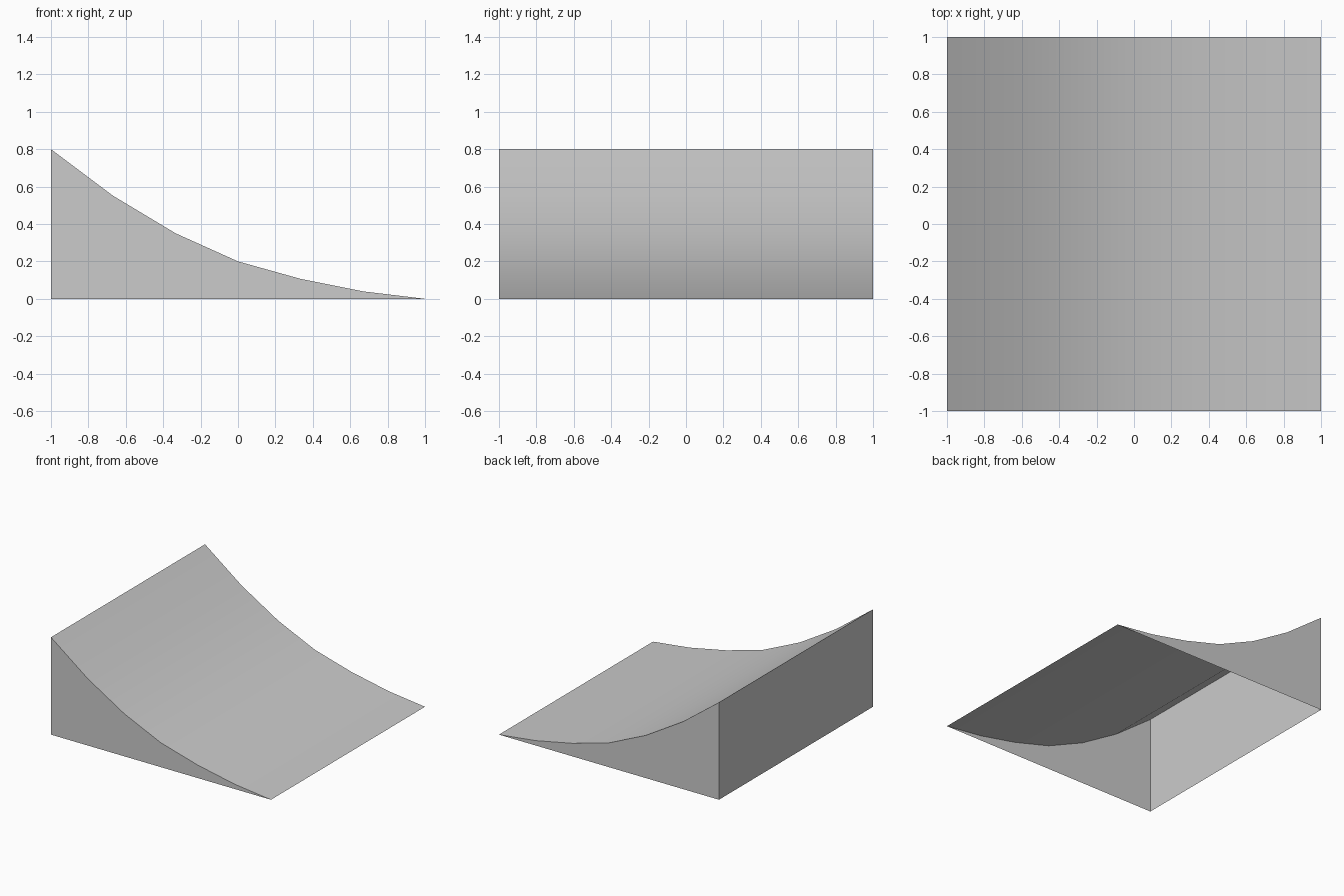
import bpy, bmesh, math

cube = bpy.data.objects.get("Cube")
if cube:
    bpy.data.objects.remove(cube, do_unlink=True)

# Single grey material
grey = bpy.data.materials.new("grey")
grey.use_nodes = True
colour = (0.6, 0.6, 0.6, 1)
grey.diffuse_color = colour
grey.node_tree.nodes["Principled BSDF"].inputs["Base Color"].default_value = colour

# Heights of the curved slope at even steps from left to right
heights = [0.8, 0.55, 0.35, 0.2, 0.107, 0.04, 0]
steps = len(heights) - 1
xs = [-1 + 2 * i / steps for i in range(steps + 1)]

bm = bmesh.new()


def side_rows(y):
    """Slope edge and floor edge at one side; they share the toe vertex."""
    top = [bm.verts.new((x, y, z)) for x, z in zip(xs, heights)]
    floor = [bm.verts.new((x, y, 0)) for x in xs[:-1]] + [top[-1]]
    return top, floor


front_top, front_floor = side_rows(-1)
back_top, back_floor = side_rows(1)

for i in range(steps):
    # Curved slope
    bm.faces.new((front_top[i], front_top[i + 1], back_top[i + 1], back_top[i]))
    # Side walls, ending in a triangle at the toe
    for top, floor, flip in ((front_top, front_floor, False), (back_top, back_floor, True)):
        loop = [floor[i], floor[i + 1], top[i + 1], top[i]]
        loop = list(dict.fromkeys(loop))
        bm.faces.new(loop[::-1] if flip else loop)

# Tall end wall; the underside stays open
bm.faces.new((front_floor[0], front_top[0], back_top[0], back_floor[0]))

mesh = bpy.data.meshes.new("curved_ramp")
bm.to_mesh(mesh)
bm.free()
mesh.materials.append(grey)
ramp = bpy.data.objects.new("curved_ramp", mesh)
bpy.context.collection.objects.link(ramp)

# Smooth slope with crisp outer edges
bpy.ops.object.select_all(action="DESELECT")
ramp.select_set(True)
bpy.context.view_layer.objects.active = ramp
bpy.ops.object.shade_smooth_by_angle(angle=math.radians(20))
